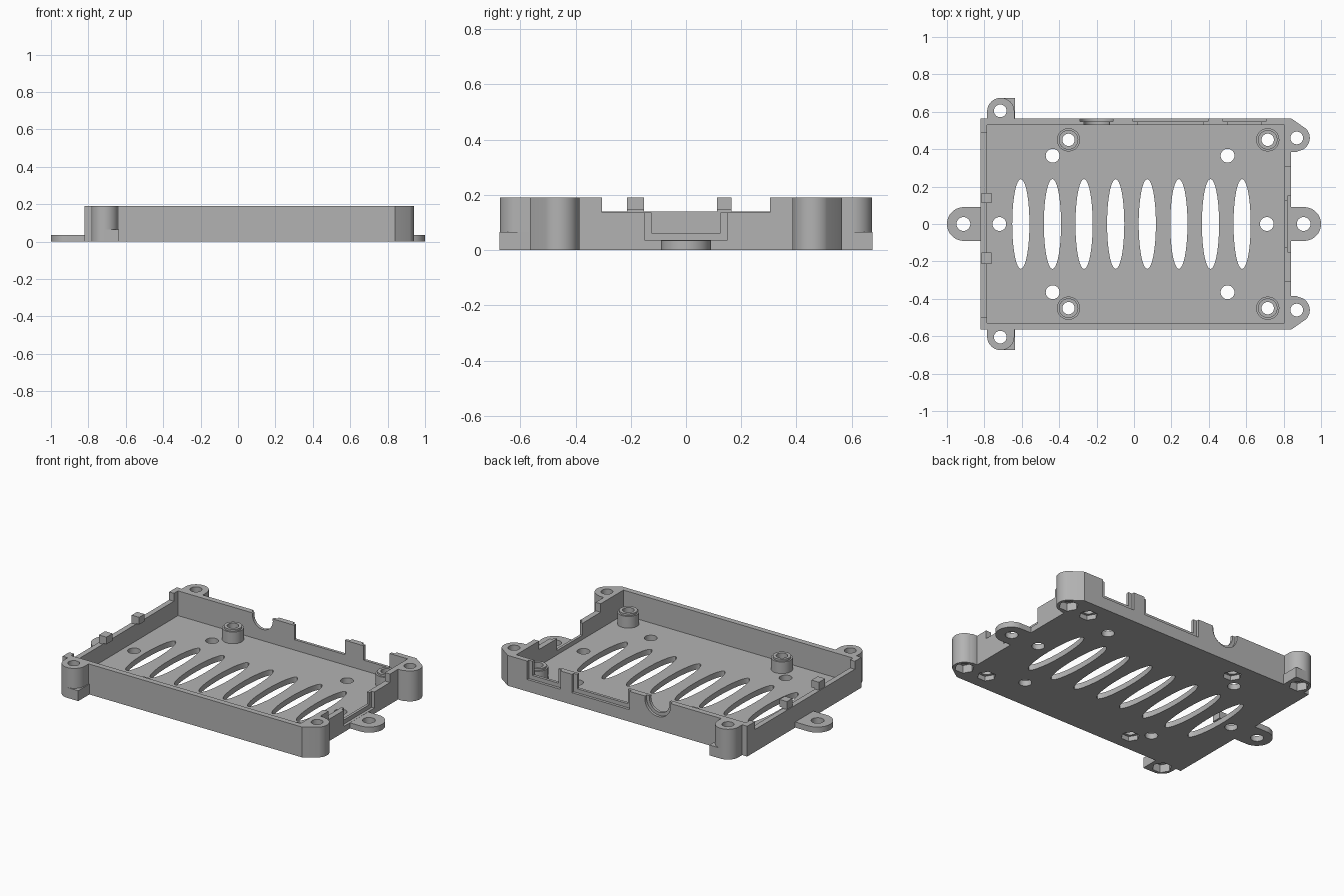
import bpy, bmesh, math
from math import pi, sin, cos

if "Cube" in bpy.data.objects:
    bpy.data.objects.remove(bpy.data.objects["Cube"])

grey = bpy.data.materials.new("plain grey")
grey.use_nodes = True
COLOUR = (0.45, 0.45, 0.45, 1)
grey.diffuse_color = COLOUR
grey.node_tree.nodes["Principled BSDF"].inputs["Base Color"].default_value = COLOUR

H, FLOOR = 0.19, 0.035
X0, X1, Y = -0.82, 0.84, 0.565


def prism(name, outline, z0, z1):
    """Extrude a counter-clockwise outline between two heights."""
    bm = bmesh.new()
    face = bm.faces.new([bm.verts.new((x, y, z0)) for x, y in outline])
    top = bmesh.ops.extrude_face_region(bm, geom=[face])["geom"]
    for v in top:
        if isinstance(v, bmesh.types.BMVert):
            v.co.z = z1
    bmesh.ops.recalc_face_normals(bm, faces=bm.faces)
    mesh = bpy.data.meshes.new(name)
    bm.to_mesh(mesh)
    bm.free()
    mesh.materials.append(grey)
    ob = bpy.data.objects.new(name, mesh)
    bpy.context.collection.objects.link(ob)
    return ob


def arc(x, y, rx, ry=None, a0=0, a1=360, n=40):
    ry = ry or rx
    count = n if a1 - a0 == 360 else n + 1
    angles = [math.radians(a0 + (a1 - a0) * i / n) for i in range(count)]
    return [(x + rx * cos(a), y + ry * sin(a)) for a in angles]


def rect(xa, xb, ya, yb):
    return [(xa, ya), (xb, ya), (xb, yb), (xa, yb)]


def mirror_y(points, s):
    return points if s > 0 else [(x, -y) for x, y in reversed(points)]


def combine(target, other, operation):
    """Apply a boolean and discard the helper."""
    other.hide_render = True
    mod = target.modifiers.new("boolean", "BOOLEAN")
    mod.operation, mod.solver, mod.object = operation, "EXACT", other
    bpy.context.view_layer.objects.active = target
    bpy.ops.object.modifier_apply(modifier=mod.name)
    bpy.data.objects.remove(other)


def smooth(ob):
    bpy.ops.object.select_all(action="DESELECT")
    ob.select_set(True)
    bpy.context.view_layer.objects.active = ob
    bpy.ops.object.shade_smooth_by_angle(angle=math.radians(30))


# Hollow tray
tray = prism("tray", rect(X0, X1, -Y, Y), 0, H)


def add(outline, z0, z1):
    combine(tray, prism("addition", outline, z0, z1), "UNION")


def cut(outline, z0, z1):
    combine(tray, prism("cutter", outline, z0, z1), "DIFFERENCE")


# Corner screw ears
for s in (1, -1):
    right_ear = [(0.8, 0.385), (0.87, 0.385)] + arc(0.87, 0.46, 0.07, a0=-80, a1=45, n=20) + [(X1, Y), (0.8, Y)]
    add(mirror_y(right_ear, s), 0, H)
    left_ear = [(-0.785, 0.54), (-0.64, 0.54)] + arc(-0.7125, 0.602, 0.0725, a0=0, a1=180, n=28)
    add(mirror_y(left_ear, s), 0.03, H)
    foot = [(-0.785, 0.54), (-0.635, 0.54), (-0.635, 0.675)] + arc(-0.7125, 0.602, 0.0725, a0=90, a1=180, n=14)
    add(mirror_y(foot, s), 0, 0.065)

# Inside cavity
cut(rect(-0.787, 0.805, -0.53, 0.53), FLOOR, 0.4)

# End mounting tabs
add([(0.82, -0.09), (0.91, -0.09)] + arc(0.91, 0, 0.09, a0=-85, a1=85, n=32) + [(0.91, 0.09), (0.82, 0.09)], 0, FLOOR)
add([(-0.80, 0.09), (-0.91, 0.09)] + arc(-0.91, 0, 0.09, a0=95, a1=265, n=32) + [(-0.91, -0.09), (-0.80, -0.09)], 0, FLOOR)

# Lowered end walls and stepped port in the right wall
cut(rect(-0.9, -0.77, -0.50, 0.49), 0.14, 0.4)
cut(rect(0.79, 0.99, -0.305, 0.305), 0.137, 0.4)
cut(rect(0.79, 0.99, -0.125, 0.125), 0.062, 0.4)
cut(rect(0.822, 0.99, -0.15, 0.15), FLOOR + 0.001, 0.4)

# Stepped ports in the back wall: inner opening, then wider outer rebate
for xa, xb, z in ((0.02, 0.37, 0.10), (0.5, 0.68, 0.10)):
    cut(rect(xa, xb, 0.5, 0.6), z, 0.4)
    cut(rect(xa - 0.025, xb + 0.025, 0.548, 0.6), z - 0.025, 0.4)

# Round cable notch in the back wall
for radius, y in ((0.07, 0.5), (0.09, 0.548)):
    notch = prism("cutter", arc(-0.2, 0, radius), 0, 0.1)
    notch.rotation_euler.x = -pi / 2
    notch.location = (0, y, 0.175)
    bpy.context.view_layer.update()
    combine(tray, notch, "DIFFERENCE")

# Vent slots
for i in range(8):
    cut(arc(-0.605 + i * 0.169, 0, 0.046, 0.24, n=48), -0.1, 0.1)

# Plain holes through floor and tabs
holes = [(x, y) for x in (-0.435, 0.5) for y in (-0.365, 0.365)]
holes += [(-0.72, 0), (0.71, 0), (-0.912, 0), (0.907, 0)]
for x, y in holes:
    cut(arc(x, y, 0.037, n=28), -0.1, 0.1)

# Ear screw holes with hexagonal nut pockets
for x, y in ((-0.715, 0.605), (0.87, 0.46)):
    for s in (1, -1):
        cut(arc(x, y * s, 0.034, n=28), -0.1, 0.4)
        cut(arc(x, y * s, 0.057, n=6), -0.1, 0.05)

# Board standoffs: stepped tubes over hexagonal pockets
for x in (-0.35, 0.715):
    for s in (1, -1):
        y = 0.45 * s
        cut(arc(x, y, 0.054, n=6), -0.1, 0.1)
        post = prism("standoff", arc(x, y, 0.062), 0.03, 0.108)
        combine(post, prism("rim", arc(x, y, 0.052), 0.05, 0.12), "UNION")
        combine(post, prism("bore", arc(x, y, 0.033), -0.1, 0.4), "DIFFERENCE")
        smooth(post)

# Retaining clips on the left wall
for ya, yb in ((-0.213, -0.152), (0.112, 0.165)):
    clip = prism("retaining_clip", rect(-0.815, -0.785, ya, yb), 0.1, H)
    combine(clip, prism("hook", rect(-0.8, -0.763, ya, yb), 0.145, H), "UNION")

smooth(tray)
